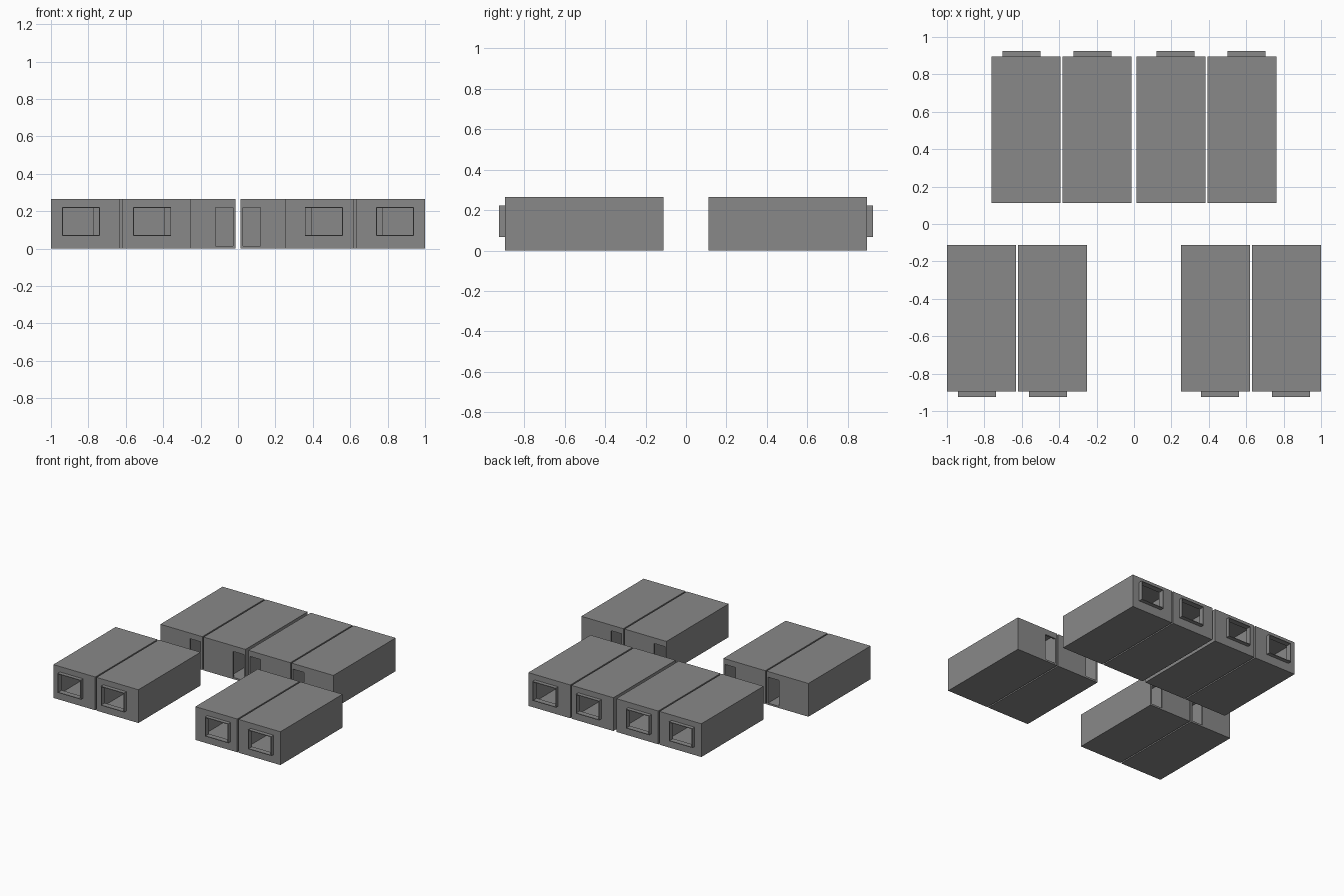
import bpy, bmesh

if "Cube" in bpy.data.objects:
    bpy.data.objects.remove(bpy.data.objects["Cube"])

W, D, H, T = 0.369, 0.783, 0.265, 0.013   # room width, depth, height, wall thickness
FACE = 0.895                              # distance of window wall from centre

grey = bpy.data.materials.new("dark_grey")
grey.diffuse_color = (0.25, 0.25, 0.25, 1)
grey.use_nodes = True
grey.node_tree.nodes["Principled BSDF"].inputs["Base Color"].default_value = grey.diffuse_color


def box(name, x, y, z):
    """Axis-aligned box from (start, end) pairs."""
    x, y, z = sorted(x), sorted(y), sorted(z)
    bm = bmesh.new()
    bmesh.ops.create_cube(bm, size=1)
    for v in bm.verts:
        v.co = [r[0] if c < 0 else r[1] for c, r in zip(v.co, (x, y, z))]
    me = bpy.data.meshes.new(name)
    bm.to_mesh(me)
    bm.free()
    me.materials.append(grey)
    ob = bpy.data.objects.new(name, me)
    bpy.context.collection.objects.link(ob)
    return ob


def carve(ob, cutters):
    """Subtract each cutter box, then discard it."""
    bpy.context.view_layer.objects.active = ob
    for c in cutters:
        c.hide_render = True
        m = ob.modifiers.new("cut", 'BOOLEAN')
        m.operation = 'DIFFERENCE'
        m.solver = 'EXACT'
        m.object = c
        bpy.ops.object.modifier_apply(modifier=m.name)
        bpy.data.objects.remove(c, do_unlink=True)


def room(label, door_x, sx, sy):
    """One room; u runs away from the door side, v runs inward from the window wall."""
    def part(name, u, v, z):
        return box(f"{label}_{name}", [sx * (door_x + a) for a in u],
                   [sy * (FACE - a) for a in v], z)

    # hollow shell with window and door openings
    win_u, win_z = (0.106, 0.310), (0.068, 0.222)
    e = 0.005
    hole_u, hole_z = (win_u[0] + e, win_u[1] - e), (win_z[0] + e, win_z[1] - e)
    shell = part("shell", (0, W), (0, D), (0, H))
    carve(shell, [
        part("cavity", (T, W - T), (T, D - T), (T, H - T)),
        part("window_cut", hole_u, (-0.05, 0.005 + T), hole_z),
        part("door_cut", (T + 0.001, 0.108), (D - T - 0.005, D + 0.05), (T + 0.001, 0.22)),
    ])

    # projecting window frame
    frame = part("window_frame", win_u, (-0.03, 0), win_z)
    carve(frame, [part("frame_cut", hole_u, (-0.06, 0.03), hole_z)])

    # inner partitions beside the entry passage
    part("passage_wall", (0.139, 0.151), (0.5, D - T), (T, H - T))
    part("cross_wall", (0.151, W - T), (0.5, 0.512), (T, H - T))


# two front pairs spread apart, four rooms together at the back
for sy, row, starts in ((-1, "front", (0.251, 0.631)), (1, "back", (0.013, 0.393))):
    for sx, side in ((-1, "left"), (1, "right")):
        for i, x0 in enumerate(starts):
            room(f"{row}_{side}_{i}", x0, sx, sy)
